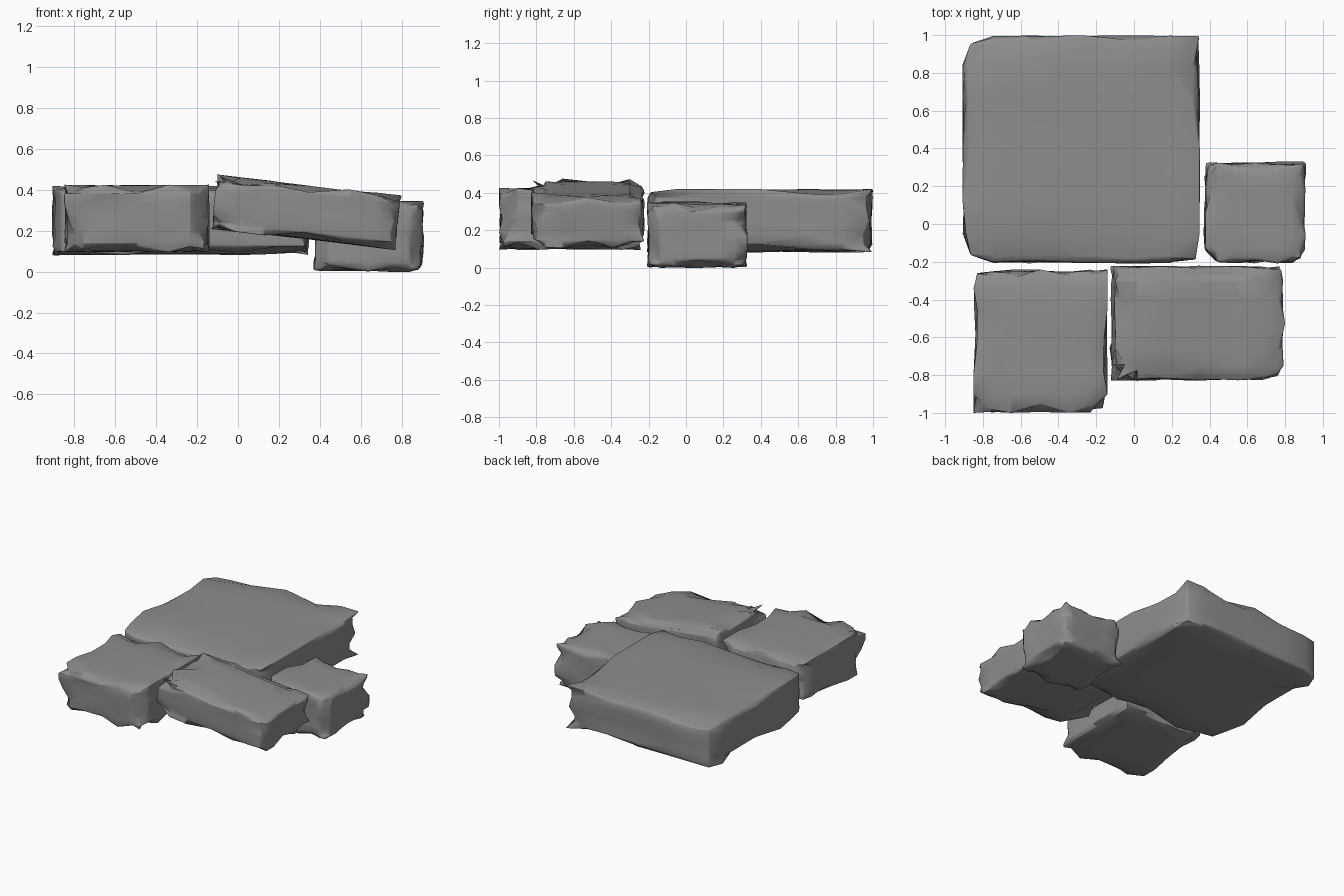
import bpy, bmesh, math, random
from mathutils import Vector, Matrix

if "Cube" in bpy.data.objects:
    bpy.data.objects.remove(bpy.data.objects["Cube"], do_unlink=True)

stone = bpy.data.materials.new("grey stone")
stone.use_nodes = True
GREY = (0.27, 0.27, 0.27, 1)
stone.diffuse_color = GREY
stone.node_tree.nodes["Principled BSDF"].inputs["Base Color"].default_value = GREY


def slab(name, center, size, seed, tilt=0.0, chips=()):
    """Rough-hewn slab: a gridded block with worn edges and chipped corners."""
    rng = random.Random(seed)
    bm = bmesh.new()
    bmesh.ops.create_cube(bm, size=2)
    bmesh.ops.subdivide_edges(bm, edges=bm.edges[:], cuts=5, use_grid_fill=True)
    half = Vector(size) / 2
    for v in bm.verts:
        p = v.co.copy()
        outer = [abs(c) > 0.99 for c in p]
        # spread the loops towards the edges
        p = Vector([math.copysign(abs(c) ** 0.75, c) for c in p])
        q = Vector([p[i] * half[i] for i in range(3)])
        if sum(outer) >= 2:
            # worn edges, unevenly rounded
            wear = rng.choice((0.0, 0.02, 0.035, 0.05))
            for i in range(3):
                if outer[i]:
                    q[i] -= math.copysign(wear * (0.8 if i == 2 else 1), q[i])
        elif outer[2]:
            q.z -= math.copysign(rng.uniform(0, 0.012), q.z)
        else:
            side = 0 if outer[0] else 1
            q[side] -= math.copysign(rng.uniform(0, 0.02), q[side])
        # larger chips on chosen upright corners
        for sx, sy, depth in chips:
            over = sx * q.x + sy * q.y - (half.x + half.y - depth)
            if over > 0:
                q.x -= sx * over / 2
                q.y -= sy * over / 2
        v.co = q
    bmesh.ops.recalc_face_normals(bm, faces=bm.faces[:])
    mesh = bpy.data.meshes.new(name)
    bm.to_mesh(mesh)
    bm.free()
    mesh.materials.append(stone)
    obj = bpy.data.objects.new(name, mesh)
    bpy.context.collection.objects.link(obj)
    obj.matrix_world = Matrix.Translation(center) @ Matrix.Rotation(tilt, 4, "Y")
    # soften the block, keeping its outer extent nearly square
    soft = obj.modifiers.new("soft edges", "BEVEL")
    soft.width = 0.02
    soft.segments = 2
    soft.angle_limit = math.radians(40)
    for poly in mesh.polygons:
        poly.use_smooth = True
    return obj


# the large slab at the back, with its left-hand corners broken off
slab("large_back_slab", (-0.28, 0.395, 0.25), (1.26, 1.21, 0.34), 4,
     chips=((-1, 1, 0.09), (-1, -1, 0.09)))
# the squarer block in front
slab("front_right_slab", (-0.495, -0.62, 0.26), (0.71, 0.76, 0.33), 11,
     chips=((1, -1, 0.05),))
# the slab leaning down to one side
slab("tilted_front_slab", (0.335, -0.525, 0.29), (0.91, 0.61, 0.27), 23,
     tilt=math.radians(6.5), chips=((1, -1, 0.05),))
# the small low block at the side
slab("small_side_slab", (0.64, 0.06, 0.175), (0.54, 0.54, 0.35), 31,
     tilt=math.radians(1), chips=((1, -1, 0.04), (-1, -1, 0.08)))
